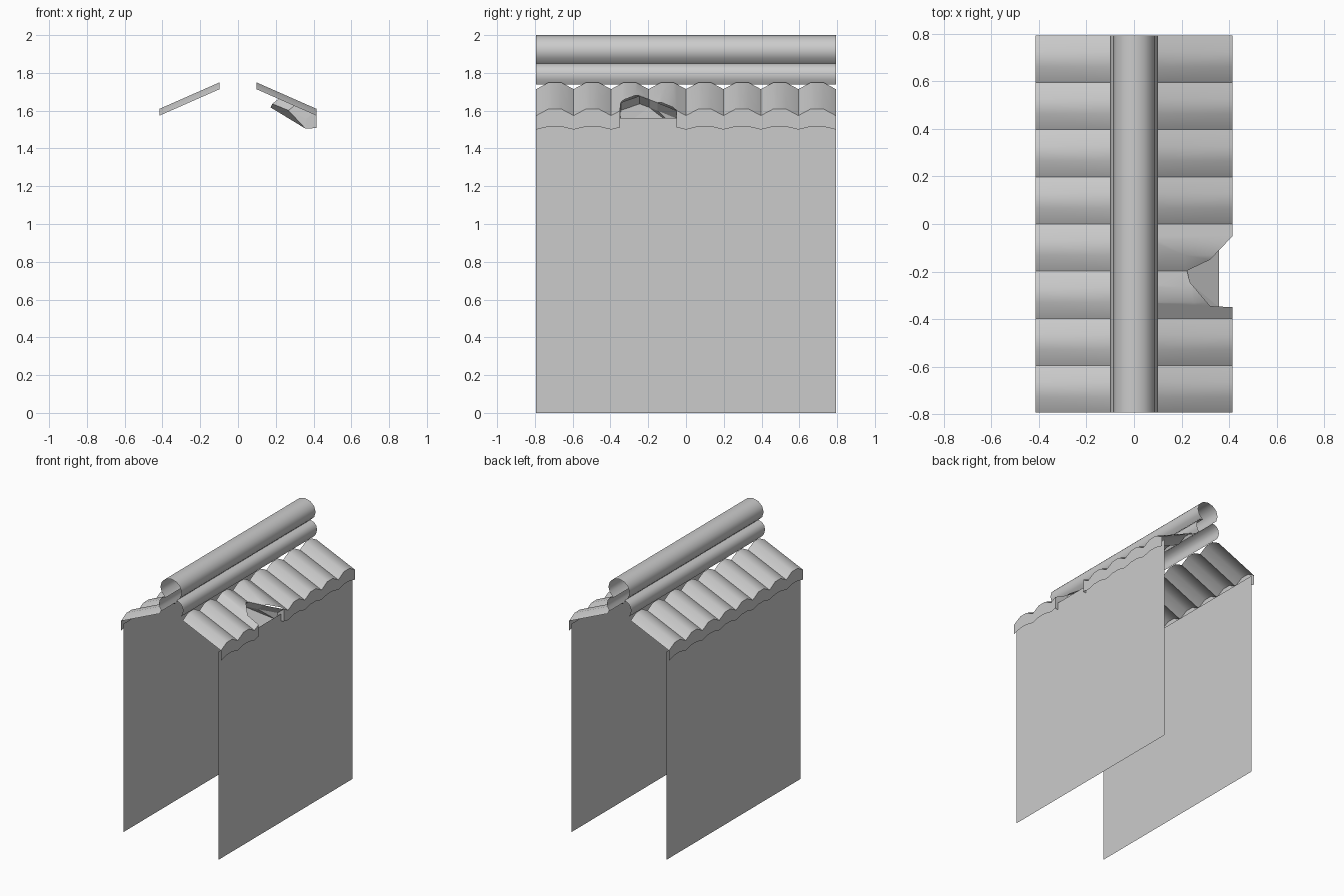
import bpy, bmesh, math
from mathutils import Vector

if "Cube" in bpy.data.objects:
    bpy.data.objects.remove(bpy.data.objects["Cube"])

HALF = 0.793            # half length along y
N = 8                   # tiles per slope
W = 2 * HALF / N
X_IN, X_OUT = 0.097, 0.415
CREST_IN, CREST_OUT = 1.75, 1.61


def finish(name, bm, smooth=True):
    me = bpy.data.meshes.new(name)
    bm.to_mesh(me)
    bm.free()
    ob = bpy.data.objects.new(name, me)
    bpy.context.collection.objects.link(ob)
    if smooth:
        bpy.ops.object.select_all(action='DESELECT')
        ob.select_set(True)
        bpy.context.view_layer.objects.active = ob
        bpy.ops.object.shade_smooth_by_angle(angle=math.radians(42))
    return ob


def grid(bm, rows):
    """Skin faces between equally long rows of points."""
    vs = [[bm.verts.new(p) for p in r] for r in rows]
    for a, b in zip(vs, vs[1:]):
        for i in range(len(a) - 1):
            bm.faces.new((a[i], a[i + 1], b[i + 1], b[i]))


def dip(y):
    """Depth of the tile wave below its crest, 0 to 1."""
    d = abs(((y + HALF) % W) - W / 2)
    return max(0.0, (d - 0.032) / (W / 2 - 0.032))


def tile_z(x, y):
    t = (x - X_IN) / (X_OUT - X_IN)
    return CREST_IN + t * (CREST_OUT - CREST_IN) - 0.036 * dip(y)


# Stations along the wavy edge: trough, crest start, crest end
ys = []
for i in range(N):
    y0 = -HALF + i * W
    ys += [y0, y0 + W / 2 - 0.032, y0 + W / 2 + 0.032]
ys.append(HALF)


def inside(p, poly):
    hit = False
    for a, b in zip(poly, poly[1:] + poly[:1]):
        if (a[1] > p.y) != (b[1] > p.y):
            if p.x < a[0] + (p.y - a[1]) * (b[0] - a[0]) / (b[1] - a[1]):
                hit = not hit
    return hit


# Outline of the broken spot, seen from above
broken = [(0.415, -0.05), (0.32, -0.15), (0.225, -0.195),
          (0.235, -0.245), (0.32, -0.345), (0.415, -0.35)]


def tiles(name, side, hole=None):
    bm = bmesh.new()

    def wave(y):
        return -1e-6 if y >= HALF else 0
    grid(bm, [[(side * x, y, tile_z(x, y + wave(y))) for y in ys] for x in (X_IN, X_OUT)])
    # hanging skirt below the eave
    grid(bm, [[(side * X_OUT, y, tile_z(X_OUT, y + wave(y))) for y in ys],
              [(side * X_OUT, y, 1.516 - 0.016 * dip(y + wave(y))) for y in ys]])
    bmesh.ops.remove_doubles(bm, verts=bm.verts, dist=1e-4)
    bmesh.ops.recalc_face_normals(bm, faces=bm.faces)
    if sum(f.normal.z for f in bm.faces) < 0:
        bmesh.ops.reverse_faces(bm, faces=bm.faces)
    if hole:
        poly = [(0.5, hole[0][1])] + hole + [(0.5, hole[-1][1])]
        for a, b in zip(poly, poly[1:]):
            fs = [f for f in bm.faces if -0.41 < f.calc_center_median().y < 0.01]
            geom = fs + list({e for f in fs for e in f.edges}) + list({v for f in fs for v in f.verts})
            bmesh.ops.bisect_plane(bm, geom=geom, dist=1e-5, plane_co=(a[0], a[1], 0),
                                   plane_no=Vector((b[1] - a[1], a[0] - b[0], 0)).normalized())
        dead = [f for f in bm.faces if inside(f.calc_center_median(), poly)]
        bmesh.ops.delete(bm, geom=dead, context='FACES')
    return finish(name, bm)


tiles("left_roof_tiles", -1)
tiles("right_roof_tiles", 1, broken)

# Broken rim: thickness of the break, skirt ends and the bed below
bm = bmesh.new()
outer = [Vector((x, y, tile_z(x, y))) for x, y in broken]
inner = [p + Vector((-0.053, 0, -0.042)) for p in outer]
grid(bm, [outer, inner])
for p, q in ((outer[0], inner[0]), (outer[-1], inner[-1])):
    grid(bm, [[p, q], [(p.x, p.y, 1.508), (0.357, p.y, 1.505)]])
bed = [bm.verts.new(p) for p in inner]
b0 = bm.verts.new((0.357, -0.05, 1.505))
b1 = bm.verts.new((0.357, -0.35, 1.505))
for a, b in ((0, 1), (1, 2)):
    bm.faces.new((b0, bed[a], bed[b]))
bm.faces.new((b0, bed[2], b1))
for a, b in ((2, 3), (3, 4), (4, 5)):
    bm.faces.new((b1, bed[a], bed[b]))
bmesh.ops.remove_doubles(bm, verts=bm.verts, dist=1e-4)
finish("broken_rim", bm, smooth=False)

# Wall faces
for name, side in (("left_wall", -1), ("right_wall", 1)):
    bm = bmesh.new()
    grid(bm, [[(side * 0.392, -side * HALF, z) for z in (1.56, 0)],
              [(side * 0.392, side * HALF, z) for z in (1.56, 0)]])
    finish(name, bm, smooth=False)


def extrude_profile(name, pts):
    bm = bmesh.new()
    grid(bm, [[(x, -HALF, z) for x, z in pts], [(x, HALF, z) for x, z in pts]])
    return finish(name, bm)


# Ridge: round cap roll over two bulging side rolls
cap = []
for i in range(11):
    a = math.radians(-60 + 30 * i)
    cap.append((0.088 * math.cos(a), 1.919 + 0.081 * math.sin(a)))
extrude_profile("ridge_cap", cap)

roll = [(0.044, 1.849), (0.075, 1.84), (0.094, 1.817), (0.1, 1.79), (0.094, 1.763), (0.08, 1.738)]
extrude_profile("right_ridge_roll", roll[::-1])
extrude_profile("left_ridge_roll", [(-x, z) for x, z in roll])
